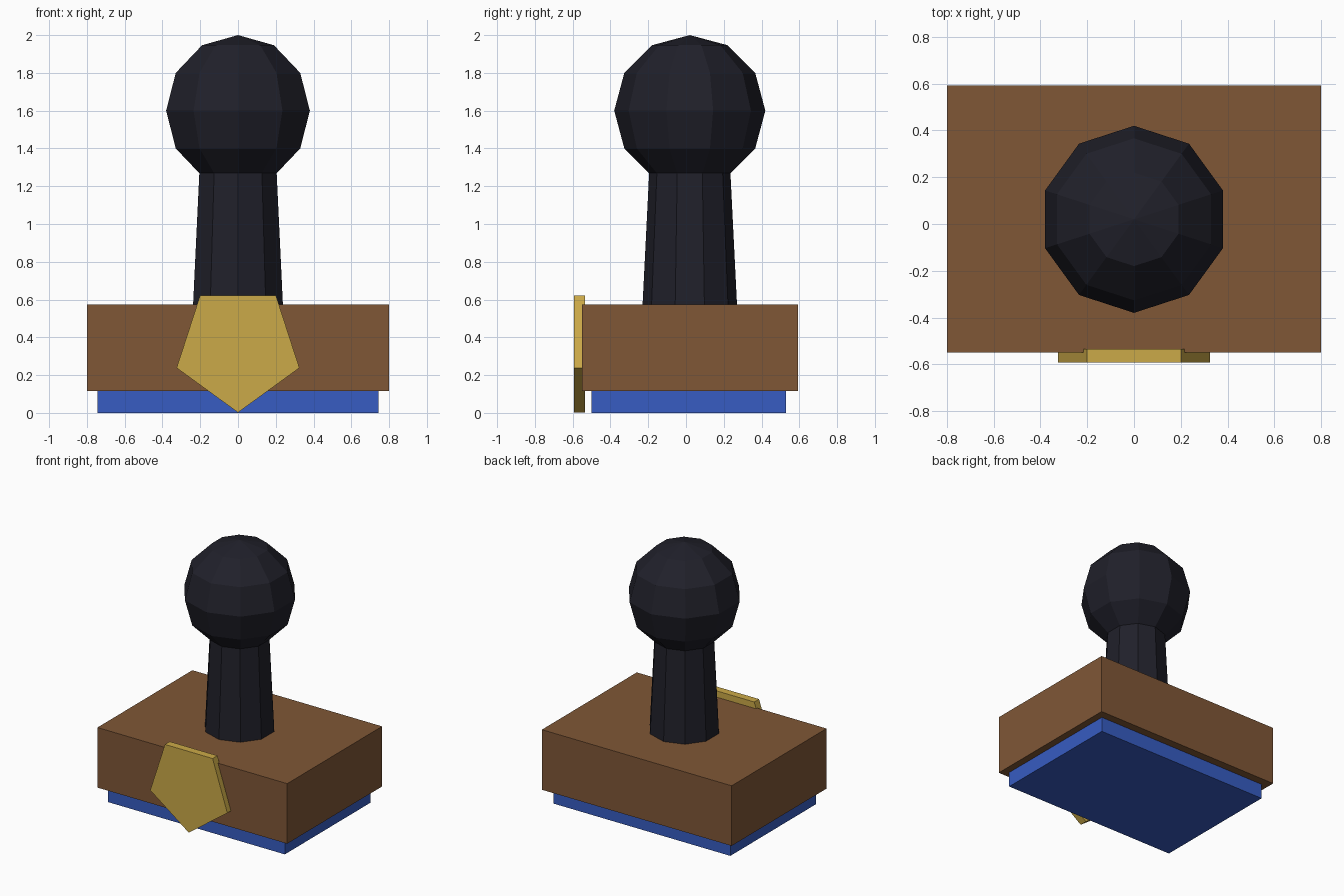
import bpy, math
from mathutils import Matrix

if "Cube" in bpy.data.objects:
    bpy.data.objects.remove(bpy.data.objects["Cube"])


def material(name, rgb):
    m = bpy.data.materials.new(name)
    m.diffuse_color = (*rgb, 1)
    m.use_nodes = True
    m.node_tree.nodes["Principled BSDF"].inputs["Base Color"].default_value = m.diffuse_color
    return m


DARK = material("dark handle", (0.0145, 0.0145, 0.023))
BROWN = material("brown wood", (0.215, 0.095, 0.037))
BLUE = material("blue pad", (0.038, 0.107, 0.54))
GOLD = material("gold badge", (0.6, 0.4, 0.065))


def finish(name, mat):
    o = bpy.context.object
    o.name = name
    o.data.materials.append(mat)
    return o


def box(name, mat, x, y, z):
    """Box from (min, max) ranges on each axis."""
    bpy.ops.mesh.primitive_cube_add(size=1, location=[sum(r) / 2 for r in (x, y, z)])
    o = finish(name, mat)
    o.data.transform(Matrix.Diagonal([r[1] - r[0] for r in (x, y, z)] + [1]))
    return o


# Stamping pad and wooden block
box("stamp_pad", BLUE, (-0.745, 0.745), (-0.5, 0.53), (0, 0.115))
box("wooden_block", BROWN, (-0.8, 0.8), (-0.55, 0.593), (0.115, 0.573))

# Tapered ten-sided handle
bpy.ops.mesh.primitive_cone_add(vertices=10, radius1=0.25, radius2=0.2, depth=1.0,
                                location=(0, 0.02, 1.073))
finish("handle_shaft", DARK)

# Faceted knob
bpy.ops.mesh.primitive_uv_sphere_add(segments=10, ring_count=6, radius=0.4,
                                     location=(0, 0.02, 1.6))
finish("handle_knob", DARK)

# Five-sided front badge, point down
bpy.ops.mesh.primitive_cylinder_add(vertices=5, radius=0.342, depth=0.058,
                                    location=(0, -0.564, 0.344))
badge = finish("front_badge", GOLD)
badge.data.transform(Matrix.Rotation(math.radians(-90), 4, 'X'))
